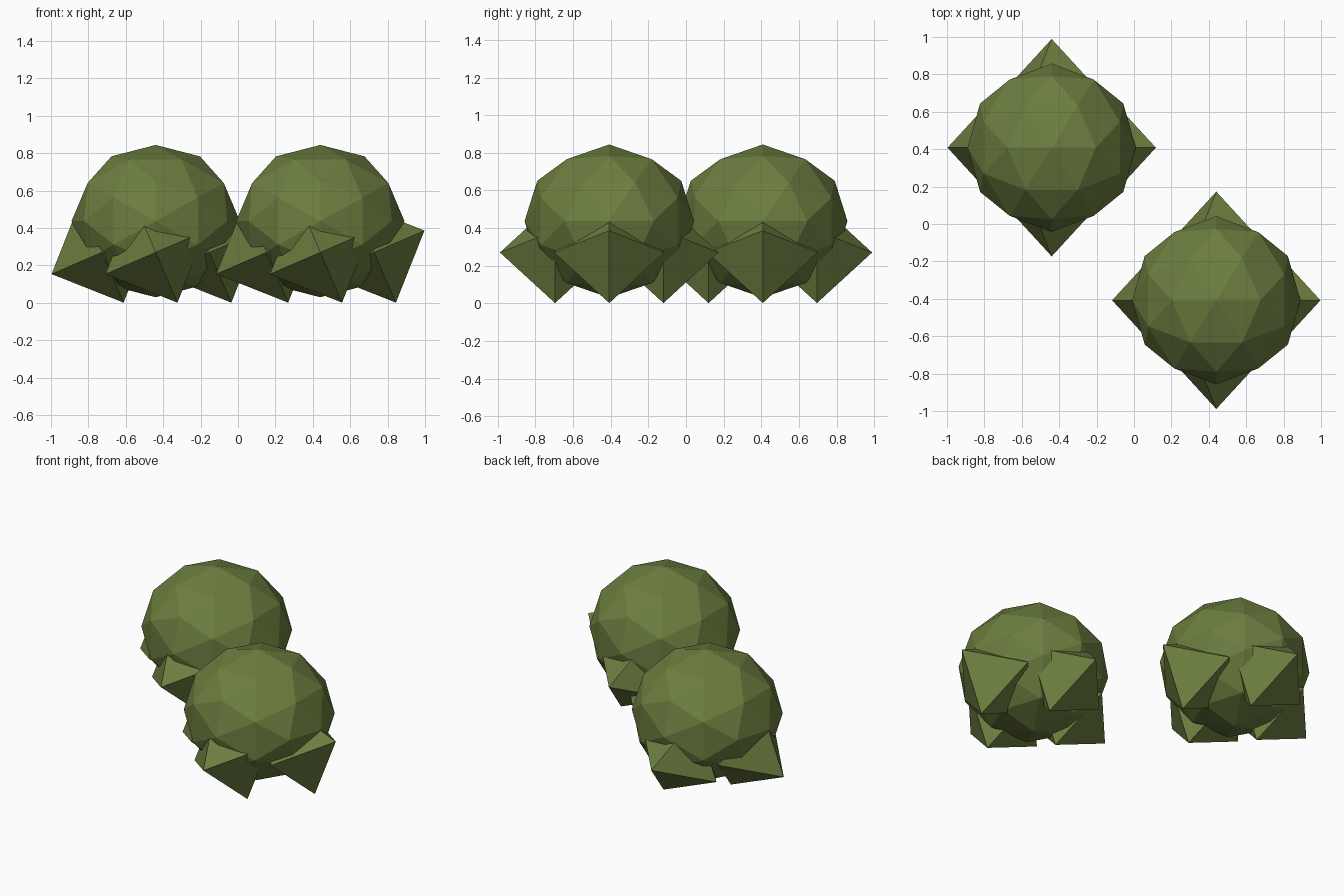
import bpy, bmesh, math
from mathutils import Matrix, Vector

if "Cube" in bpy.data.objects:
    bpy.data.objects.remove(bpy.data.objects["Cube"])

green = bpy.data.materials.new("leaf green")
green.diffuse_color = (0.150, 0.208, 0.050, 1)
green.use_nodes = True
green.node_tree.nodes["Principled BSDF"].inputs["Base Color"].default_value = green.diffuse_color


def finish(bm, name, matrix):
    """Turn a bmesh into a flat-shaded object with baked-in placement."""
    bm.transform(matrix)
    bmesh.ops.recalc_face_normals(bm, faces=bm.faces[:])
    mesh = bpy.data.meshes.new(name)
    bm.to_mesh(mesh)
    bm.free()
    mesh.materials.append(green)
    bpy.context.collection.objects.link(bpy.data.objects.new(name, mesh))


def hull(points):
    bm = bmesh.new()
    for p in points:
        bm.verts.new(p)
    bmesh.ops.convex_hull(bm, input=bm.verts[:])
    return bm


def crown(centre, name):
    """Faceted ball: icosahedron with an edge on top, split once, flattened."""
    phi = (1 + math.sqrt(5)) / 2
    pts = []
    for s in (-1, 1):
        for t in (-phi, phi):
            pts += [(s, 0, t), (t, s, 0), (0, t, s)]
    bm = hull(pts)
    bmesh.ops.subdivide_edges(bm, edges=bm.edges[:], cuts=1, use_grid_fill=True)
    for v in bm.verts:
        v.co.normalize()
    finish(bm, name, Matrix.Translation(centre) @ Matrix.Diagonal((0.45, 0.45, 0.407, 1)))


def leaf_tuft(centre, name):
    """Octahedron tilted about the y axis."""
    pts = [Vector(a) * s for a in ((1, 0, 0), (0, 1, 0), (0, 0, 1)) for s in (-0.293, 0.293)]
    tilt = Matrix.Rotation(-math.radians(23.4), 4, 'Y')
    finish(hull(pts), name, Matrix.Translation(centre) @ tilt)


# Two identical bushes, each a crown with four tufts at the base
for label, cx, cy in (("back", -0.44, 0.408), ("front", 0.44, -0.408)):
    crown((cx, cy, 0.437), label + "_bush_crown")
    for i, (dx, dy) in enumerate(((1, 0), (0, 1), (-1, 0), (0, -1))):
        leaf_tuft((cx + dx * 0.288, cy + dy * 0.288, 0.27), f"{label}_bush_tuft_{i + 1}")
